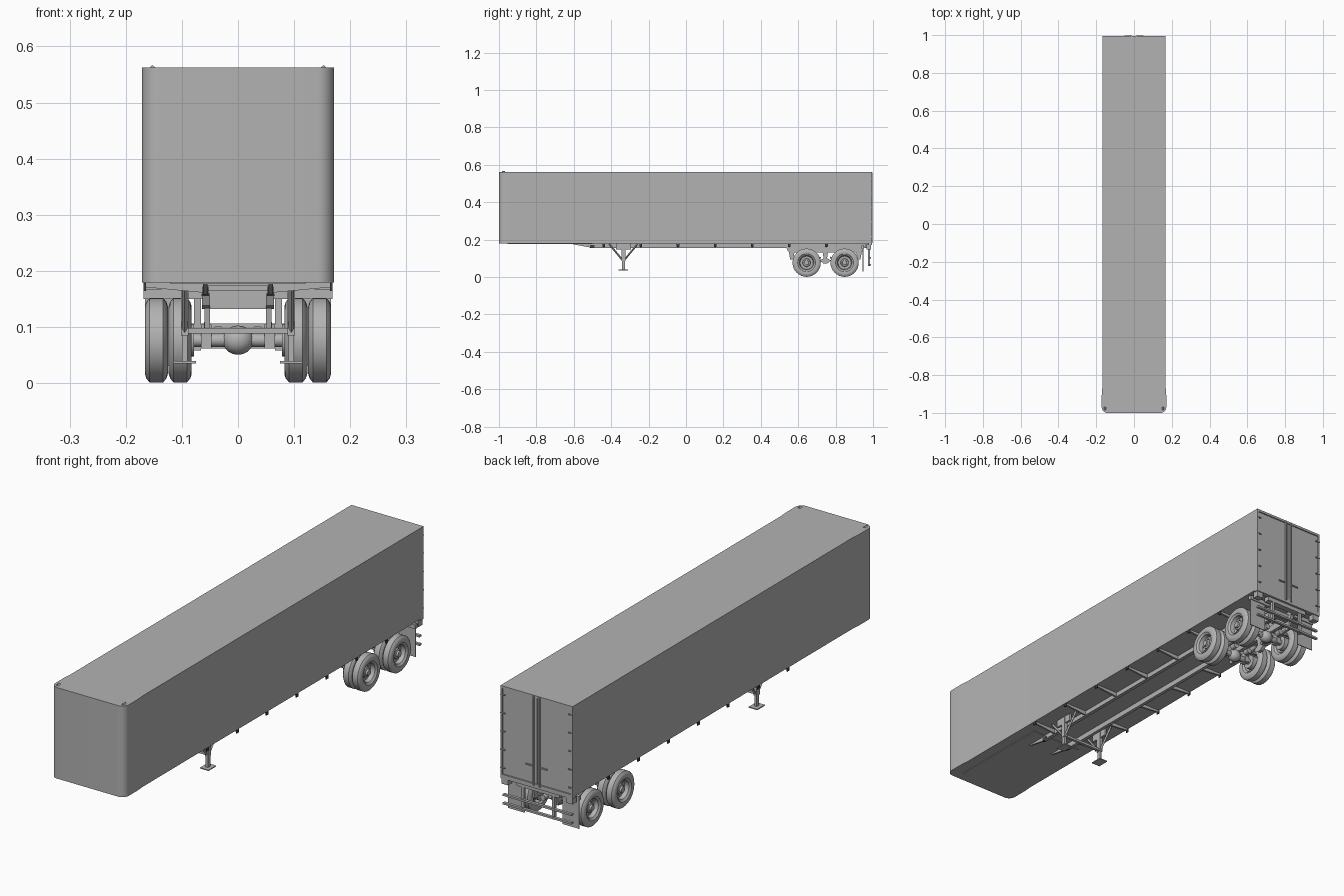
import bpy, bmesh, math
from mathutils import Vector

if "Cube" in bpy.data.objects:
    bpy.data.objects.remove(bpy.data.objects["Cube"])


def paint(name, v):
    m = bpy.data.materials.new(name)
    m.diffuse_color = (v, v, v, 1)
    m.use_nodes = True
    m.node_tree.nodes["Principled BSDF"].inputs["Base Color"].default_value = m.diffuse_color
    return m


GREY, DARK = paint("mid_grey", 0.45), paint("dark_grey", 0.05)


def make(name, bm, smooth=False, mat=GREY):
    bmesh.ops.recalc_face_normals(bm, faces=bm.faces[:])
    me = bpy.data.meshes.new(name)
    bm.to_mesh(me)
    bm.free()
    me.materials.append(mat)
    ob = bpy.data.objects.new(name, me)
    bpy.context.collection.objects.link(ob)
    if smooth:
        bpy.ops.object.select_all(action='DESELECT')
        ob.select_set(True)
        bpy.context.view_layer.objects.active = ob
        bpy.ops.object.shade_smooth_by_angle(angle=math.radians(35))
    return ob


def prism(name, pts, axis, a, b, smooth=False, mat=GREY):
    """Extrude a 2D outline along an axis from a to b."""
    bm = bmesh.new()
    put = {'x': lambda p, t: (t, p[0], p[1]), 'y': lambda p, t: (p[0], t, p[1]),
           'z': lambda p, t: (p[0], p[1], t)}[axis]
    f = bm.faces.new([bm.verts.new(put(p, a)) for p in pts])
    ext = bmesh.ops.extrude_face_region(bm, geom=[f])
    bmesh.ops.translate(bm, vec=put((0, 0), b - a), verts=[v for v in ext['geom'] if isinstance(v, bmesh.types.BMVert)])
    bmesh.ops.delete(bm, geom=[e for e in bm.faces if not e.is_valid], context='FACES')
    return make(name, bm, smooth, mat)


def box(name, x, y, z, mat=GREY):
    return prism(name, [(x[0], y[0]), (x[1], y[0]), (x[1], y[1]), (x[0], y[1])], 'z', *z, mat=mat)


def rod(name, p, q, r, sides=10):
    p, q = Vector(p), Vector(q)
    bm = bmesh.new()
    bmesh.ops.create_cone(bm, cap_ends=True, segments=sides, radius1=r, radius2=r, depth=(q - p).length)
    turn = Vector((0, 0, 1)).rotation_difference(q - p).to_matrix()
    bmesh.ops.rotate(bm, cent=(0, 0, 0), matrix=turn, verts=bm.verts)
    bmesh.ops.translate(bm, vec=(p + q) / 2, verts=bm.verts)
    return make(name, bm, sides > 6)


def lathe(name, prof, y, z, n=32):
    """Turn a closed (x, radius) outline around the x axis."""
    bm = bmesh.new()
    rings = [[bm.verts.new((x, y + r * math.sin(math.tau * i / n), z + r * math.cos(math.tau * i / n)))
              for x, r in prof] for i in range(n)]
    m = len(prof)
    for i in range(n):
        for j in range(m):
            bm.faces.new([rings[i][j], rings[i][(j + 1) % m], rings[(i + 1) % n][(j + 1) % m], rings[(i + 1) % n][j]])
    bmesh.ops.remove_doubles(bm, verts=bm.verts, dist=1e-5)
    return make(name, bm, True)


# Cargo box: rounded nose corners, slightly wider at the front
R, W = 0.03, 0.171
half = [(W - R + R * math.sin(t), -1 + R - R * math.cos(t)) for t in [math.pi / 16 * i for i in range(9)]]
half += [(W, -0.91), (0.168, -0.87), (0.168, 0.982)]
prism("cargo_box", half + [(-x, y) for x, y in reversed(half)], 'z', 0.179, 0.562, True)
box("coupler_plate", (-0.12, 0.12), (-0.955, -0.5), (0.1765, 0.182))

# Rear door frame
box("door_sill", (-0.168, 0.168), (0.975, 0.994), (0.172, 0.19))
box("door_header", (-0.168, 0.168), (0.98, 0.994), (0.552, 0.562))
box("rear_light_bar", (-0.10, 0.10), (0.96, 0.985), (0.155, 0.175))

for s in (-1, 1):
    def X(a, b):
        return tuple(sorted((s * a, s * b)))

    # Marker lamps on the roof
    lamp = [(s * 0.147, 0.562), (s * 0.158, 0.562), (s * 0.153, 0.567)]
    prism("marker_lamp", lamp, 'y', -0.985, -0.968)

    # Doors with hinges and lock bars
    box("door_post", X(0.16, 0.168), (0.98, 0.994), (0.18, 0.562))
    box("door", X(0.001, 0.159), (0.98, 0.99), (0.191, 0.551))
    for k in range(5):
        z = 0.215 + k * 0.077
        box("hinge", X(0.148, 0.168), (0.988, 0.996), (z, z + 0.004))
    rod("lock_bar", (s * 0.014, 0.994, 0.183), (s * 0.014, 0.994, 0.558), 0.004, 8)
    box("door_handle", X(0.014, 0.05), (0.992, 0.997), (0.262, 0.267))

    # Chassis rail stepped down from the nose
    rail = [(-0.62, 0.182), (-0.6, 0.174), (-0.5, 0.156), (0.975, 0.156), (0.975, 0.182)]
    prism("frame_rail", rail, 'x', s * 0.054, s * 0.062)
    box("rail_flange", X(0.052, 0.066), (-0.5, 0.975), (0.155, 0.158))
    box("rail_front_pad", X(0.053, 0.063), (-0.512, -0.49), (0.155, 0.172), DARK)
    bogie = [(0.535, 0.16), (0.545, 0.138), (0.56, 0.132), (0.94, 0.132), (0.955, 0.16)]
    prism("bogie_rail", bogie, 'x', s * 0.05, s * 0.064)

    # Landing leg, foot and braces
    box("landing_leg", X(0.088, 0.102), (-0.346, -0.324), (0.085, 0.178))
    box("landing_leg_inner", X(0.09, 0.1), (-0.343, -0.327), (0.038, 0.09))
    box("landing_foot", X(0.075, 0.115), (-0.36, -0.31), (0.035, 0.039))
    box("leg_bracket", X(0.09, 0.1), (-0.375, -0.295), (0.148, 0.18))
    for d in (-1, 1):
        rod("leg_brace", (s * 0.095, -0.335 + d * 0.006, 0.092), (s * 0.095, -0.335 + d * 0.075, 0.176), 0.005, 4)

    # Rear guard uprights and mud flaps
    box("guard_upright", X(0.066, 0.078), (0.972, 0.984), (0.058, 0.18))
    box("mud_flap", X(0.088, 0.166), (0.944, 0.948), (0.03, 0.155))
    box("flap_hanger", X(0.06, 0.168), (0.938, 0.952), (0.15, 0.168))
    box("tail_lamp", X(0.135, 0.165), (0.965, 0.99), (0.148, 0.174))

    # Leaf springs, hangers and rocker
    for y in (0.565, 0.745, 0.925):
        hanger = [(y - 0.015, 0.134), (y + 0.015, 0.134), (y + 0.008, 0.094), (y - 0.008, 0.094)]
        prism("spring_hanger", hanger, 'x', s * 0.050, s * 0.060)
    rocker = [(0.715, 0.088), (0.735, 0.1), (0.755, 0.1), (0.775, 0.088), (0.755, 0.072), (0.735, 0.072)]
    prism("rocker", rocker, 'x', s * 0.048, s * 0.064)
    for y in (0.645, 0.848):
        arch = [(y - 0.078 + 0.0195 * i, 0.1 - 0.012 * (1 - ((i - 4) / 4) ** 2)) for i in range(9)]
        prism("leaf_spring", arch + [(a, b + 0.009) for a, b in reversed(arch)], 'x', s * 0.051, s * 0.061)
        box("spring_clamp", X(0.047, 0.066), (y - 0.015, y + 0.015), (0.062, 0.104))
        rod("brake_chamber", (s * 0.035, y + 0.03, 0.09), (s * 0.035, y + 0.055, 0.09), 0.012, 12)

    # Outriggers from rail to side, with side lamps at their ends
    taper = [(s * 0.06, 0.182), (s * 0.06, 0.161), (s * 0.167, 0.171), (s * 0.167, 0.182)]
    for k in range(7):
        y = -0.44 + k * 0.1985
        prism("outrigger", taper, 'y', y - 0.004, y + 0.004)
        box("side_lamp", X(0.164, 0.168), (y - 0.007, y + 0.007), (0.164, 0.178), DARK)

# Cross tubes
box("leg_cross_tube", (-0.09, 0.09), (-0.341, -0.329), (0.088, 0.098))
box("bogie_cross_front", (-0.055, 0.055), (0.56, 0.575), (0.132, 0.165))
box("bogie_cross_rear", (-0.055, 0.055), (0.915, 0.93), (0.132, 0.165))
for z in (0.066, 0.102):
    box("guard_bar", (-0.16, 0.16), (0.978, 0.99), (z - 0.004, z + 0.004))

# Axles, differential housings, brake drums and dual wheels
tyre = [(-0.013, 0.043), (-0.019, 0.048), (-0.0205, 0.06), (-0.018, 0.068), (-0.012, 0.0755),
        (0.012, 0.0755), (0.018, 0.068), (0.0205, 0.06), (0.019, 0.048), (0.013, 0.043)]
rim = [(0.018, 0.046), (0.013, 0.039), (-0.004, 0.035), (-0.006, 0.022), (0.004, 0.020), (0.006, 0.013), (0.014, 0.012),
       (0.015, 0.0), (-0.016, 0.0), (-0.016, 0.044)]
dome = [(0.028 * math.cos(math.pi * i / 10), 0.026 * math.sin(math.pi * i / 10)) for i in range(11)]
for y in (0.645, 0.848):
    z = 0.0765
    rod("axle_tube", (-0.12, y, z), (0.12, y, z), 0.012, 16)
    lathe("differential", dome, y, z, 20)
    for s in (-1, 1):
        rod("brake_drum", (s * 0.078, y, z), (s * 0.11, y, z), 0.029, 24)
        for cx in (0.103, 0.1455):
            lathe("tyre", [(s * (cx + a), r) for a, r in tyre], y, z)
        lathe("outer_rim", [(s * (0.1455 + a), r) for a, r in rim], y, z)
        lathe("inner_rim", [(s * (0.103 - a), r) for a, r in rim], y, z)
        for i in range(8):
            t = math.tau * i / 8
            p = (y + 0.0285 * math.cos(t), z + 0.0285 * math.sin(t))
            rod("wheel_nut", (s * 0.139, *p), (s * 0.144, *p), 0.003, 6)
